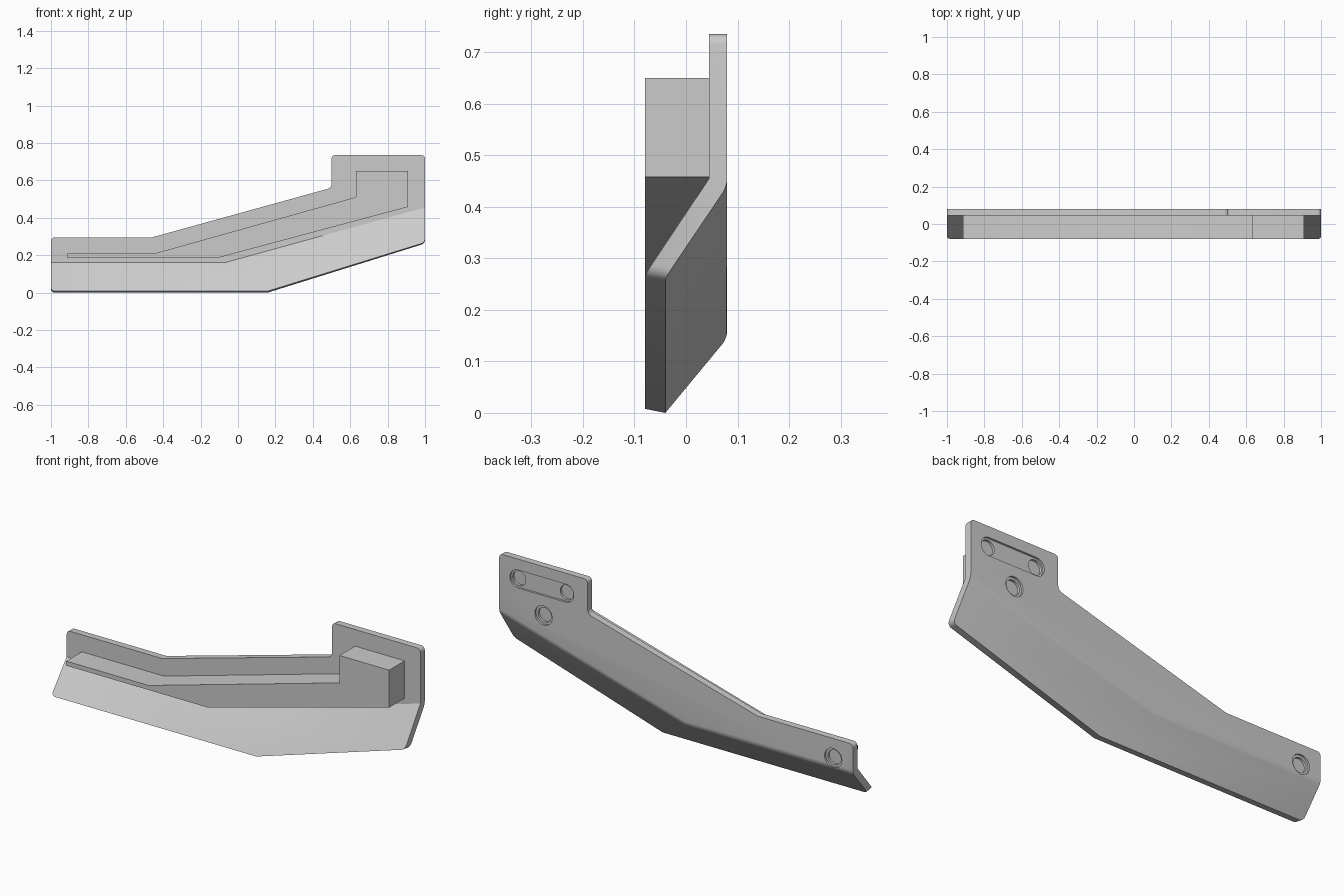
import bpy, bmesh
from math import cos, sin, pi, radians

cube = bpy.data.objects.get("Cube")
if cube:
    bpy.data.objects.remove(cube)

GREY = (0.6, 0.6, 0.6, 1)
grey = bpy.data.materials.new("light grey plastic")
grey.use_nodes = True
grey.diffuse_color = GREY
grey.node_tree.nodes["Principled BSDF"].inputs["Base Color"].default_value = GREY

FRONT, FACE, BACK = -0.08, 0.045, 0.08


def finish(bm, name):
    bmesh.ops.recalc_face_normals(bm, faces=bm.faces)
    mesh = bpy.data.meshes.new(name)
    bm.to_mesh(mesh)
    bm.free()
    mesh.materials.append(grey)
    obj = bpy.data.objects.new(name, mesh)
    bpy.context.collection.objects.link(obj)
    return obj


def add_prism(bm, outline, y0, y1):
    """Closed (x, z) outline extruded along y."""
    a = [bm.verts.new((x, y0, z)) for x, z in outline]
    b = [bm.verts.new((x, y1, z)) for x, z in outline]
    bm.faces.new(a)
    bm.faces.new(b[::-1])
    for i in range(len(a)):
        j = (i + 1) % len(a)
        bm.faces.new((a[i], b[i], b[j], a[j]))


def slot(x0, x1, z, r, n=16):
    """Outline of a slot; a circle when x0 equals x1."""
    pts = []
    for x, start in ((x1, -pi / 2), (x0, pi / 2)):
        last = n + 1 if x0 != x1 else n
        for i in range(last):
            t = start + pi * i / n
            pts.append((x + r * cos(t), z + r * sin(t)))
    return pts


# Bent plate: upright wall, fold line and forward-sloping flange
top = [(1, 0.735), (0.5, 0.735), (0.5, 0.56), (-0.46, 0.295), (-1, 0.295)]
fold_front = [(-1, FACE, 0.16), (-0.07, FACE, 0.16), (1, FACE, 0.455)]
fold_back = [(-1, BACK, 0.145), (-0.05, BACK, 0.145), (1, BACK, 0.44)]
lip_front = [(-1, FRONT, 0.008), (0.16, FRONT, 0.008), (1, FRONT, 0.268)]
lip_back = [(-1, -0.04, 0), (0.16, -0.04, 0), (1, -0.04, 0.262)]

bm = bmesh.new()
sides = []
for fold, lip, y in ((fold_front, lip_front, FACE), (fold_back, lip_back, BACK)):
    f = [bm.verts.new(p) for p in fold]
    l = [bm.verts.new(p) for p in lip]
    t = [bm.verts.new((x, y, z)) for x, z in top]
    bm.faces.new(f + t)
    for i in range(2):
        bm.faces.new((l[i], l[i + 1], f[i + 1], f[i]))
    sides.append((l + [f[2]] + t + [f[0]], f))
(rim_a, _), (rim_b, back_fold) = sides
for i in range(len(rim_a)):
    j = (i + 1) % len(rim_a)
    bm.faces.new((rim_a[i], rim_a[j], rim_b[j], rim_b[i]))
bmesh.ops.recalc_face_normals(bm, faces=bm.faces)

# Rounded corners, then a softened fold at the back
corners = [bm.edges.get((rim_a[i], rim_b[i])) for i in (0, 2, 4, 5, 6, 8)]
bmesh.ops.bevel(bm, geom=corners, offset=0.02, segments=4, profile=0.5, affect='EDGES')
folds = [bm.edges.get(back_fold[i:i + 2]) for i in range(2)]
bmesh.ops.bevel(bm, geom=folds, offset=0.014, segments=3, profile=0.5, affect='EDGES')
plate = finish(bm, "bent_plate")

# Round and slotted recesses on the back, each with deeper sockets
SINGLES = ((0.75, 0.485), (-0.888, 0.195))
SLOT_ENDS, SLOT_Z = (0.625, 0.894), 0.633
bm = bmesh.new()
for x, z in SINGLES:
    add_prism(bm, slot(x, x, z, 0.049), 0.07, 0.1)
add_prism(bm, slot(*SLOT_ENDS, SLOT_Z, 0.046), 0.07, 0.1)
recess_cutter = finish(bm, "recess_cutter")
bm = bmesh.new()
for x, z in SINGLES + tuple((x, SLOT_Z) for x in SLOT_ENDS):
    add_prism(bm, slot(x, x, z, 0.037), 0.058, 0.1)
socket_cutter = finish(bm, "socket_cutter")

bpy.context.view_layer.objects.active = plate
for cutter in (recess_cutter, socket_cutter):
    cutter.hide_render = True
    mod = plate.modifiers.new(cutter.name, 'BOOLEAN')
    mod.operation, mod.solver, mod.object = 'DIFFERENCE', 'EXACT', cutter
    bpy.ops.object.modifier_apply(modifier=mod.name)
    bpy.data.objects.remove(cutter)

# Stiffening rib with a raised block at its left end
bm = bmesh.new()
add_prism(bm, [(-0.915, 0.185), (-0.11, 0.185), (0.91, 0.458), (0.91, 0.65),
               (0.63, 0.65), (0.63, 0.51), (-0.45, 0.208), (-0.915, 0.208)],
          FRONT, FACE + 0.002)
rib = finish(bm, "front_rib")

# Smooth the rounded corners while keeping hard edges
bpy.ops.object.select_all(action='DESELECT')
for obj in (plate, rib):
    obj.select_set(True)
bpy.context.view_layer.objects.active = plate
bpy.ops.object.shade_smooth_by_angle(angle=radians(30))
